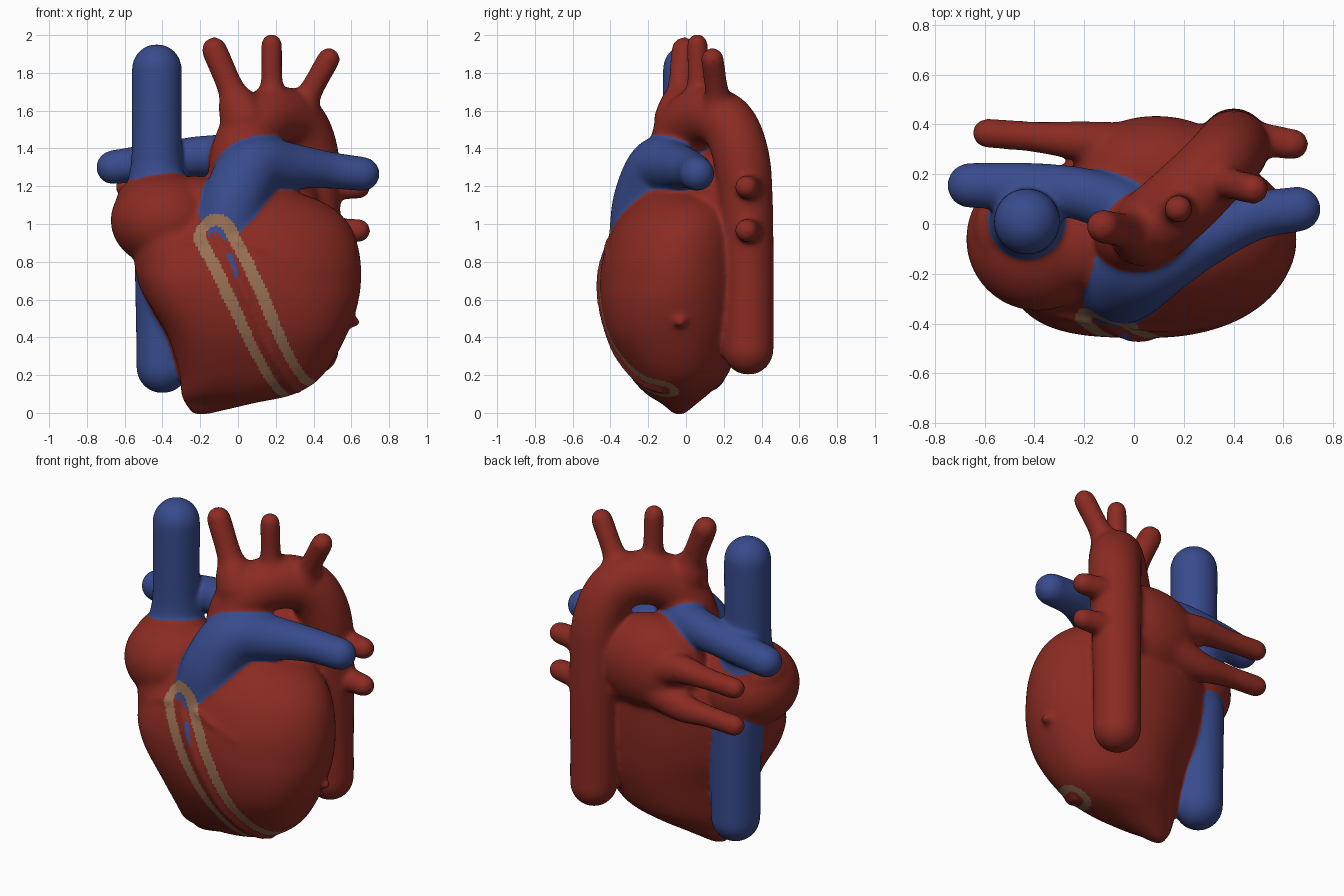
import bpy, bmesh
from math import sin, cos, pi, copysign
from mathutils import Vector
from mathutils.bvhtree import BVHTree
from mathutils.geometry import intersect_point_line

cube = bpy.data.objects.get("Cube")
if cube:
    bpy.data.objects.remove(cube, do_unlink=True)


def material(name, rgb):
    mat = bpy.data.materials.new(name)
    mat.use_nodes = True
    mat.diffuse_color = (*rgb, 1)
    mat.node_tree.nodes["Principled BSDF"].inputs["Base Color"].default_value = (*rgb, 1)
    return mat


RED, BLUE, TAN = range(3)
materials = [material("muscle_red", (0.255, 0.024, 0.016)),
             material("vein_blue", (0.039, 0.070, 0.265)),
             material("fat_tan", (0.32, 0.165, 0.088))]
groups = {RED: bmesh.new(), BLUE: bmesh.new()}


def smooth_path(rows, steps=8):
    """Catmull-Rom samples through rows of equal length."""
    pts = [Vector(r) for r in rows]
    pts = [2 * pts[0] - pts[1]] + pts + [2 * pts[-1] - pts[-2]]
    out = []
    for a, b, c, d in zip(pts, pts[1:], pts[2:], pts[3:]):
        for i in range(steps):
            t = i / steps
            out.append(b + (c - a) * (t / 2) + (2 * a - 5 * b + 4 * c - d) * (t * t / 2)
                       + (3 * b - a - 3 * c + d) * (t ** 3 / 2))
    return out + [pts[-2]]


def loft(bm, rings):
    """Skin a list of point rings and close both ends."""
    loops = [[bm.verts.new(p) for p in ring] for ring in rings]
    for a, b in zip(loops, loops[1:]):
        for i in range(len(a)):
            j = (i + 1) % len(a)
            bm.faces.new((a[i], a[j], b[j], b[i]))
    bm.faces.new(loops[0][::-1])
    bm.faces.new(loops[-1])


def tube(color, rows, sides=28):
    """Round-ended vessel; each row is x, y, z, radius."""
    path = [(p.xyz, p[3]) for p in smooth_path(rows)]

    def cap(end, before):
        (p, r), q = end, before[0]
        out = (p - q).normalized()
        return [(p + out * r * sin(a), r * cos(a)) for a in (pi * k / 16 for k in range(1, 8))]

    path = cap(path[0], path[1])[::-1] + path + cap(path[-1], path[-2])
    side = Vector((0.31, 0.87, 0.39))
    rings = []
    for i, (p, r) in enumerate(path):
        t = (path[min(i + 1, len(path) - 1)][0] - path[max(i - 1, 0)][0]).normalized()
        side = (side - t * side.dot(t)).normalized()
        up = t.cross(side)
        rings.append([p + (side * cos(a) + up * sin(a)) * r
                      for a in (2 * pi * k / sides for k in range(sides))])
    loft(groups[color], rings)


def ellipsoid(center, radii):
    made = bmesh.ops.create_icosphere(groups[RED], subdivisions=4, radius=1)
    for v in made["verts"]:
        v.co = Vector(center) + Vector(c * r for c, r in zip(v.co, radii))


def ramp(z, top):
    """1 well below the given height, fading to 0 at it."""
    return max(0, min(1, (top - z) / 0.3))


def section(z, x0, x1, y0, y1, count=72):
    """Oval ring whose front right corner is boxy and back right corner is flat."""
    ring = []
    for k in range(count):
        c, s = cos(2 * pi * (k + 0.5) / count), sin(2 * pi * (k + 0.5) / count)
        if s < 0:
            power = 2 + (1.3 * ramp(z, 1.0) if c < 0 else 0.4 * ramp(z, 0.7))
        else:
            power = 1.75 if c < 0 else 2
        u, v = (copysign(abs(w) ** (2 / power), w) for w in (c, s))
        ring.append(((x0 + x1 + (x1 - x0) * u) / 2, (y0 + y1 + (y1 - y0) * v) / 2, z))
    return ring


# Ventricles: z, then right, left, front and back limits
levels = [(-0.01, -0.24, -0.17, -0.06, -0.01), (0.05, -0.28, 0.08, -0.13, 0.06),
          (0.10, -0.30, 0.30, -0.21, 0.12), (0.20, -0.31, 0.45, -0.30, 0.22),
          (0.40, -0.37, 0.57, -0.41, 0.29), (0.60, -0.48, 0.64, -0.455, 0.32),
          (0.80, -0.53, 0.65, -0.445, 0.33), (0.98, -0.52, 0.60, -0.38, 0.32),
          (1.10, -0.42, 0.48, -0.29, 0.27), (1.18, -0.15, 0.28, -0.20, 0.15)]
loft(groups[RED], [section(*level) for level in smooth_path(levels)])
body_tree = BVHTree.FromBMesh(groups[RED])

# Right atrium: main chamber, lower taper, flat roof and the wall towards the trunk
ellipsoid((-0.385, -0.06, 1.02), (0.29, 0.29, 0.25))
ellipsoid((-0.345, -0.10, 0.83), (0.205, 0.26, 0.32))
ellipsoid((-0.42, -0.02, 1.13), (0.225, 0.20, 0.135))
ellipsoid((-0.23, -0.07, 1.09), (0.23, 0.20, 0.165))

# Left atrium
ellipsoid((0.09, 0.20, 1.12), (0.34, 0.235, 0.28))

# Aorta: ascending part, arch and descending part
tube(RED, [(0.0, -0.02, 1.05, 0.15), (-0.005, -0.05, 1.32, 0.15), (0.07, -0.01, 1.50, 0.155),
           (0.20, 0.10, 1.575, 0.155), (0.325, 0.225, 1.525, 0.15), (0.388, 0.295, 1.34, 0.15),
           (0.40, 0.32, 1.06, 0.142), (0.40, 0.33, 0.65, 0.135), (0.40, 0.33, 0.335, 0.135)])

# Arch branches, flared at the root
for root, tip, r in [((0.03, -0.04, 1.56), (-0.125, -0.01, 1.922), 0.069),
                     ((0.18, 0.07, 1.60), (0.178, 0.06, 1.952), 0.057),
                     ((0.31, 0.18, 1.57), (0.48, 0.14, 1.873), 0.062)]:
    a, b = Vector(root), Vector(tip)
    tube(RED, [(*a.lerp(b, t), r * k) for t, k in ((0, 1.9), (0.25, 1.5), (0.45, 1.04), (1, 1))])

# Pulmonary veins, two on each side
for z in (0.965, 1.195):
    tube(RED, [(0.2, 0.28, z, 0.08), (0.45, 0.34, z, 0.07), (0.64, 0.32, z, 0.063)])
    tube(RED, [(0.0, 0.29, (z + 1.08) / 2, 0.12), (-0.2, 0.33, z, 0.085),
               (-0.4, 0.35, z, 0.063), (-0.59, 0.365, z, 0.061)])

# Venae cavae
tube(BLUE, [(-0.43, 0.01, 1.12, 0.17), (-0.43, 0.01, 1.25, 0.15),
            (-0.43, 0.01, 1.38, 0.134), (-0.43, 0.01, 1.82, 0.134)])
tube(BLUE, [(-0.40, 0.085, 0.242, 0.14), (-0.40, 0.085, 0.5, 0.142), (-0.40, 0.08, 0.85, 0.15)])

# Pulmonary trunk with its left and right branches
tube(BLUE, [(-0.065, -0.23, 0.91, 0.18), (-0.02, -0.215, 1.12, 0.172), (0.085, -0.14, 1.30, 0.165),
            (0.28, -0.05, 1.305, 0.125), (0.48, 0.03, 1.285, 0.099), (0.66, 0.06, 1.265, 0.092)])
tube(BLUE, [(0.12, -0.10, 1.34, 0.12), (0.02, 0.03, 1.36, 0.115), (-0.19, 0.115, 1.36, 0.108),
            (-0.42, 0.15, 1.335, 0.097), (-0.66, 0.155, 1.30, 0.092)])


def on_surface(x, z):
    return body_tree.ray_cast(Vector((x, -3, z)), Vector((0, 1, 0)))[0]


# Coronary artery and side twigs lying on the front wall
artery = [on_surface(x, z) for x, z in
          [(-0.12, 0.94), (-0.03, 0.77), (0.05, 0.6), (0.155, 0.36), (0.23, 0.22), (0.285, 0.145)]]
artery.append(Vector((0.32, -0.13, 0.12)))
tube(RED, [(*p, 0.022) for p in artery], 12)
for ends in [((0.0, 0.91), (0.12, 0.87), (0.28, 0.80)), ((-0.18, 0.92), (-0.28, 0.90), (-0.38, 0.85))]:
    tube(RED, [(*on_surface(x, z), 0.02 - 0.005 * i) for i, (x, z) in enumerate(ends)], 12)
ellipsoid((0.615, -0.03, 0.48), (0.035, 0.035, 0.03))

# Fuse all parts and soften the joins
trees = {}
mesh = bpy.data.meshes.new("heart_parts")
whole = bmesh.new()
for color, bm in groups.items():
    bmesh.ops.recalc_face_normals(bm, faces=bm.faces)
    trees[color] = BVHTree.FromBMesh(bm)
    part = bpy.data.meshes.new("part")
    bm.to_mesh(part)
    whole.from_mesh(part)
    bpy.data.meshes.remove(part)
    bm.free()
whole.to_mesh(mesh)
whole.free()
heart = bpy.data.objects.new("heart", mesh)
bpy.context.collection.objects.link(heart)
remesh = heart.modifiers.new("fuse", "REMESH")
remesh.mode = "VOXEL"
remesh.voxel_size = 0.0115
soften = heart.modifiers.new("soften", "SMOOTH")
soften.factor = 0.5
soften.iterations = 30
depsgraph = bpy.context.evaluated_depsgraph_get()
fused = bpy.data.meshes.new_from_object(heart.evaluated_get(depsgraph))
heart.modifiers.clear()
heart.data = fused
fused.name = "heart"
bpy.data.meshes.remove(mesh)
fused.materials.clear()
for mat in materials:
    fused.materials.append(mat)


def gap(p, line):
    """Distance from p to a polyline."""
    best = 9
    for a, b in zip(line, line[1:]):
        t = intersect_point_line(p, a, b)[1]
        best = min(best, (a.lerp(b, max(0, min(1, t))) - p).length)
    return best


# Colour: nearest vessel, a fat border along the artery, a small vein inside it
vein = [on_surface(-0.045, 0.83), on_surface(-0.01, 0.73)]
for face in fused.polygons:
    c = face.center
    near = {k: tree.find_nearest(c)[3] for k, tree in trees.items()}
    face.material_index = BLUE if near[BLUE] < near[RED] else RED
    if c.y < 0.05 and c.z < 1.08:
        if 0.05 < gap(c, artery) < 0.09 + 0.025 * min(1, c.z / 0.6):
            face.material_index = TAN
        elif gap(c, vein) < 0.018:
            face.material_index = BLUE
fused.shade_smooth()
